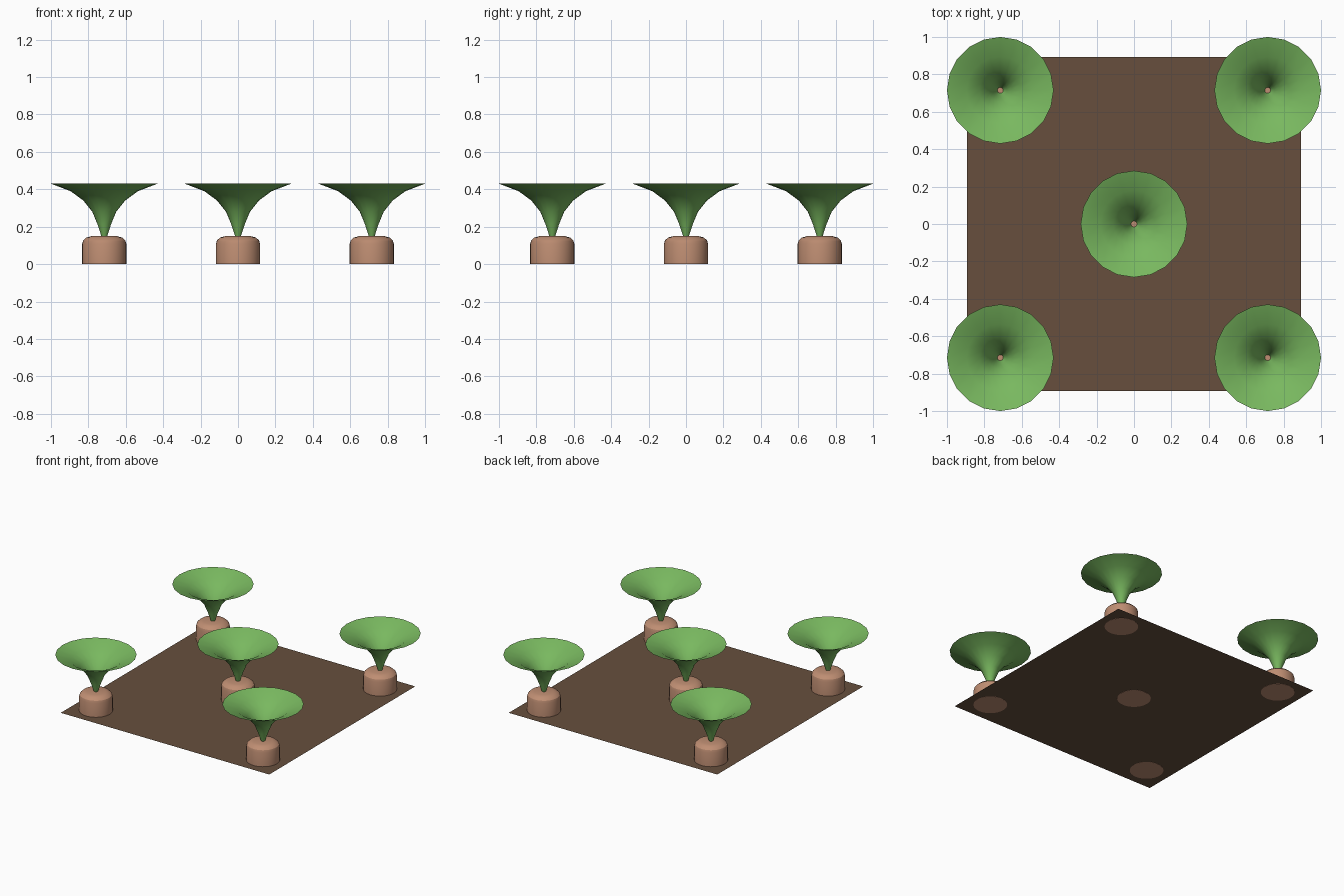
import bpy, bmesh, math

if "Cube" in bpy.data.objects:
    bpy.data.objects.remove(bpy.data.objects["Cube"])


def material(name, rgb):
    m = bpy.data.materials.new(name)
    m.diffuse_color = (*rgb, 1)
    m.use_nodes = True
    m.node_tree.nodes["Principled BSDF"].inputs["Base Color"].default_value = m.diffuse_color
    return m


def lathe(name, profile, sides, mat, angle, cap=False):
    """Revolve a (radius, z) profile around z."""
    bm = bmesh.new()
    rings = [[bm.verts.new((r * math.cos(2 * math.pi * i / sides),
                            r * math.sin(2 * math.pi * i / sides), z))
              for i in range(sides)] for r, z in profile]
    for a, b in zip(rings, rings[1:]):
        for i in range(sides):
            j = (i + 1) % sides
            bm.faces.new((a[i], a[j], b[j], b[i]))
    if cap:
        bm.faces.new(rings[0][::-1])
        bm.faces.new(rings[-1])
    mesh = bpy.data.meshes.new(name)
    bm.to_mesh(mesh)
    bm.free()
    mesh.materials.append(mat)
    obj = bpy.data.objects.new(name, mesh)
    bpy.context.collection.objects.link(obj)
    bpy.ops.object.select_all(action='DESELECT')
    obj.select_set(True)
    bpy.context.view_layer.objects.active = obj
    bpy.ops.object.shade_smooth_by_angle(angle=math.radians(angle))
    return obj


soil = material("soil", (0.135, 0.078, 0.047))
clay = material("clay", (0.52, 0.27, 0.17))
leaf = material("leaf", (0.19, 0.48, 0.115))

# Soil sheet
bpy.ops.mesh.primitive_plane_add(size=1.784, location=(0, 0, 0.001))
ground = bpy.context.object
ground.name = "soil_sheet"
ground.data.materials.append(soil)

# Rounded stump and open flared leaf funnel
stump_profile = [(0.118, 0), (0.118, 0.108), (0.113, 0.126),
                 (0.096, 0.142), (0.066, 0.15)]
funnel_profile = [(0.015, 0.148), (0.037, 0.215), (0.064, 0.28),
                  (0.112, 0.34), (0.18, 0.39), (0.285, 0.43)]
stump = lathe("stump", stump_profile, 32, clay, 30, cap=True)
funnel = lathe("leaf_funnel", funnel_profile, 20, leaf, 40)

# Four corner plants share the centre plant's meshes
d = 0.715
for x in (-d, d):
    for y in (-d, d):
        for src in (stump, funnel):
            o = src.copy()
            o.location = (x, y, 0)
            bpy.context.collection.objects.link(o)
